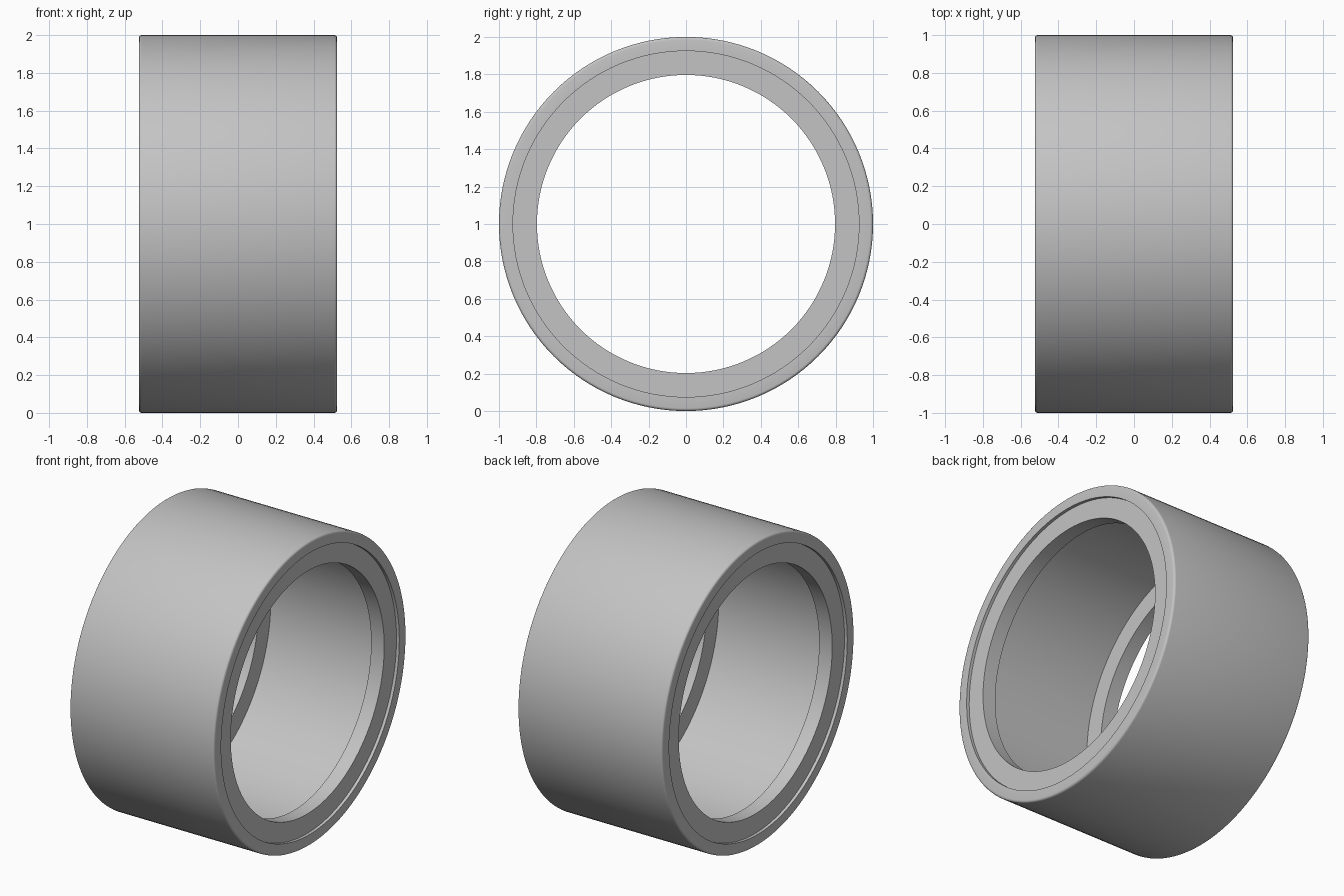
import bpy, math

cube = bpy.data.objects.get("Cube")
if cube:
    bpy.data.objects.remove(cube, do_unlink=True)

SEGMENTS = 128
HALF_WIDTH = 0.525
OUTER_R = 1.0
BORE_R = 0.925
HOLE_R = 0.797
ROUND = 0.015
RECESS = 0.02
RING_WIDTH = 0.095

grey = bpy.data.materials.new("steel grey")
grey.use_nodes = True
colour = (0.55, 0.55, 0.55, 1)
grey.diffuse_color = colour
grey.node_tree.nodes["Principled BSDF"].inputs["Base Color"].default_value = colour


def lathe(name, profile):
    """Turn a closed (x, radius) profile, counter-clockwise, about the x axis."""
    n = len(profile)
    verts, faces = [], []
    for s in range(SEGMENTS):
        a = 2 * math.pi * s / SEGMENTS
        verts += [(x, r * math.sin(a), 1 + r * math.cos(a)) for x, r in profile]
        here, after = s * n, (s + 1) % SEGMENTS * n
        for i in range(n):
            j = (i + 1) % n
            faces.append((here + i, here + j, after + j, after + i))
    mesh = bpy.data.meshes.new(name)
    mesh.from_pydata(verts, [], faces)
    mesh.materials.append(grey)
    obj = bpy.data.objects.new(name, mesh)
    bpy.context.collection.objects.link(obj)
    # Consistent outward normals
    bpy.ops.object.select_all(action="DESELECT")
    obj.select_set(True)
    bpy.context.view_layer.objects.active = obj
    bpy.ops.object.mode_set(mode="EDIT")
    bpy.ops.mesh.select_all(action="SELECT")
    bpy.ops.mesh.normals_make_consistent(inside=False)
    bpy.ops.object.mode_set(mode="OBJECT")
    bpy.ops.object.shade_smooth_by_angle(angle=math.radians(35))
    return obj


# Outer sleeve with rounded outside edges
corner = []
for k in range(5):
    a = math.pi / 2 * k / 4
    corner.append((HALF_WIDTH - ROUND + ROUND * math.cos(a),
                   OUTER_R - ROUND + ROUND * math.sin(a)))
mirrored = [(-x, r) for x, r in reversed(corner)]
lathe("outer_sleeve",
      [(-HALF_WIDTH, BORE_R), (HALF_WIDTH, BORE_R)] + corner + mirrored)

# Slightly recessed end ring at each side
for side, name in ((1, "left_end_ring"), (-1, "right_end_ring")):
    outside = side * (HALF_WIDTH - RECESS)
    inside = side * (HALF_WIDTH - RECESS - RING_WIDTH)
    lathe(name, [(inside, HOLE_R), (outside, HOLE_R),
                 (outside, BORE_R), (inside, BORE_R)])
